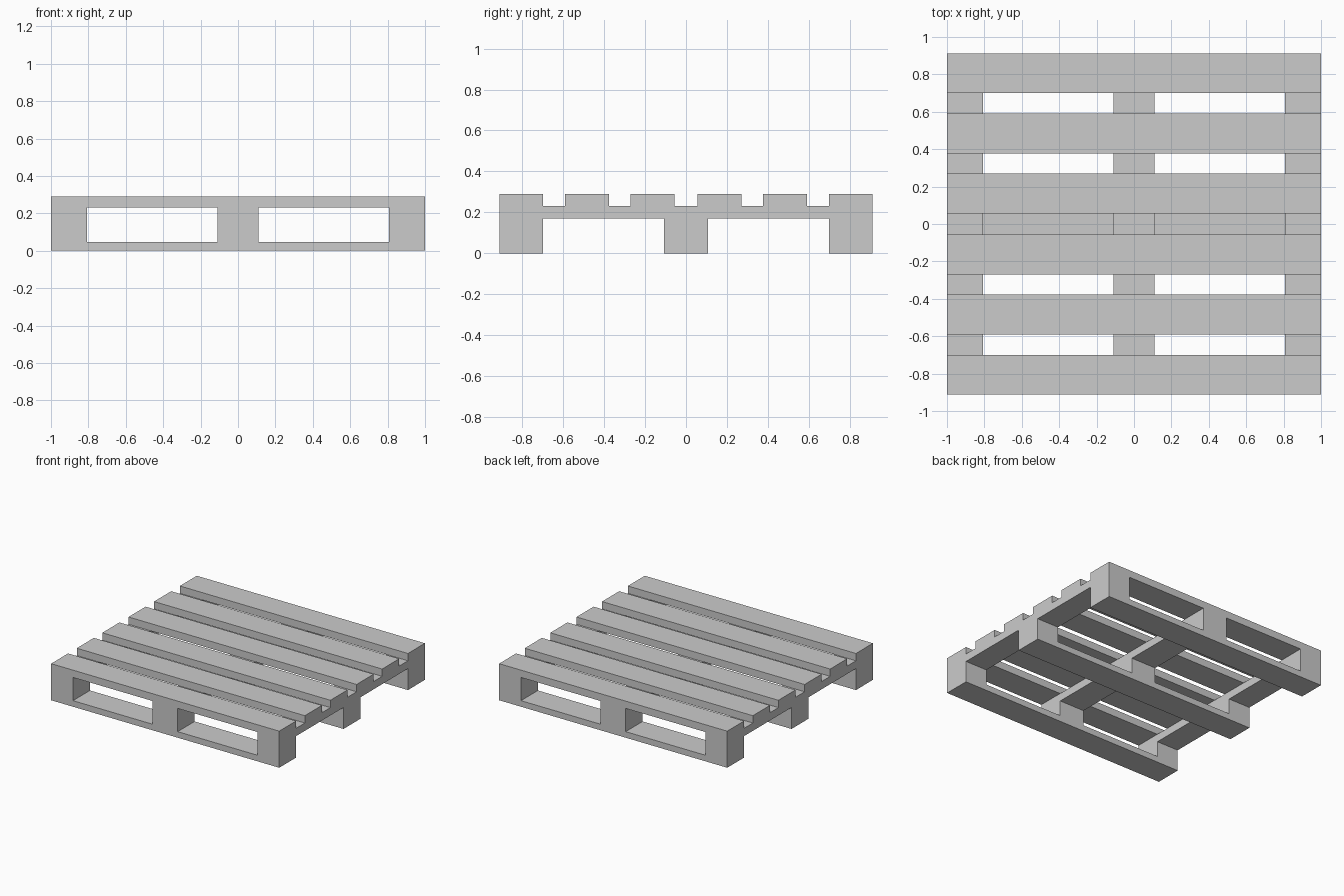
import bpy
import bmesh
from mathutils import Matrix, Vector

if "Cube" in bpy.data.objects:
    bpy.data.objects.remove(bpy.data.objects["Cube"])


def board(name, x, y, z):
    """Box part from (min, max) ranges on each axis."""
    lo, hi = Vector((x[0], y[0], z[0])), Vector((x[1], y[1], z[1]))
    bm = bmesh.new()
    bmesh.ops.create_cube(bm, size=1, matrix=Matrix.Diagonal((*(hi - lo), 1)))
    mesh = bpy.data.meshes.new(name)
    bm.to_mesh(mesh)
    bm.free()
    obj = bpy.data.objects.new(name, mesh)
    obj.location = (lo + hi) / 2
    bpy.context.collection.objects.link(obj)
    return obj


LENGTH = (-1.0, 1.0)
DEPTH = (-0.912, 0.912)
columns = {"left": (-1.0, -0.808), "middle": (-0.11, 0.11), "right": (0.808, 1.0)}
rows = {"front": (-0.912, -0.7), "centre": (-0.107, 0.107), "back": (0.7, 0.912)}

# Heights of the stacked layers
RUNNER, BLOCK, STRINGER, DECK = (0, 0.048), (0.048, 0.17), (0.17, 0.232), (0.232, 0.29)

# Top deck slats, mirrored front to back
for i, (a, b) in enumerate([(0.057, 0.271), (0.377, 0.591), (0.7, 0.912)], 1):
    board(f"deck_slat_back_{i}", LENGTH, (a, b), DECK)
    board(f"deck_slat_front_{i}", LENGTH, (-b, -a), DECK)

# Stringers running front to back under the deck
for side, x in columns.items():
    board(f"stringer_{side}", x, DEPTH, STRINGER)

# Bottom runners with three spacer blocks on each
for row, y in rows.items():
    board(f"bottom_runner_{row}", LENGTH, y, RUNNER)
    for side, x in columns.items():
        board(f"block_{row}_{side}", x, y, BLOCK)
